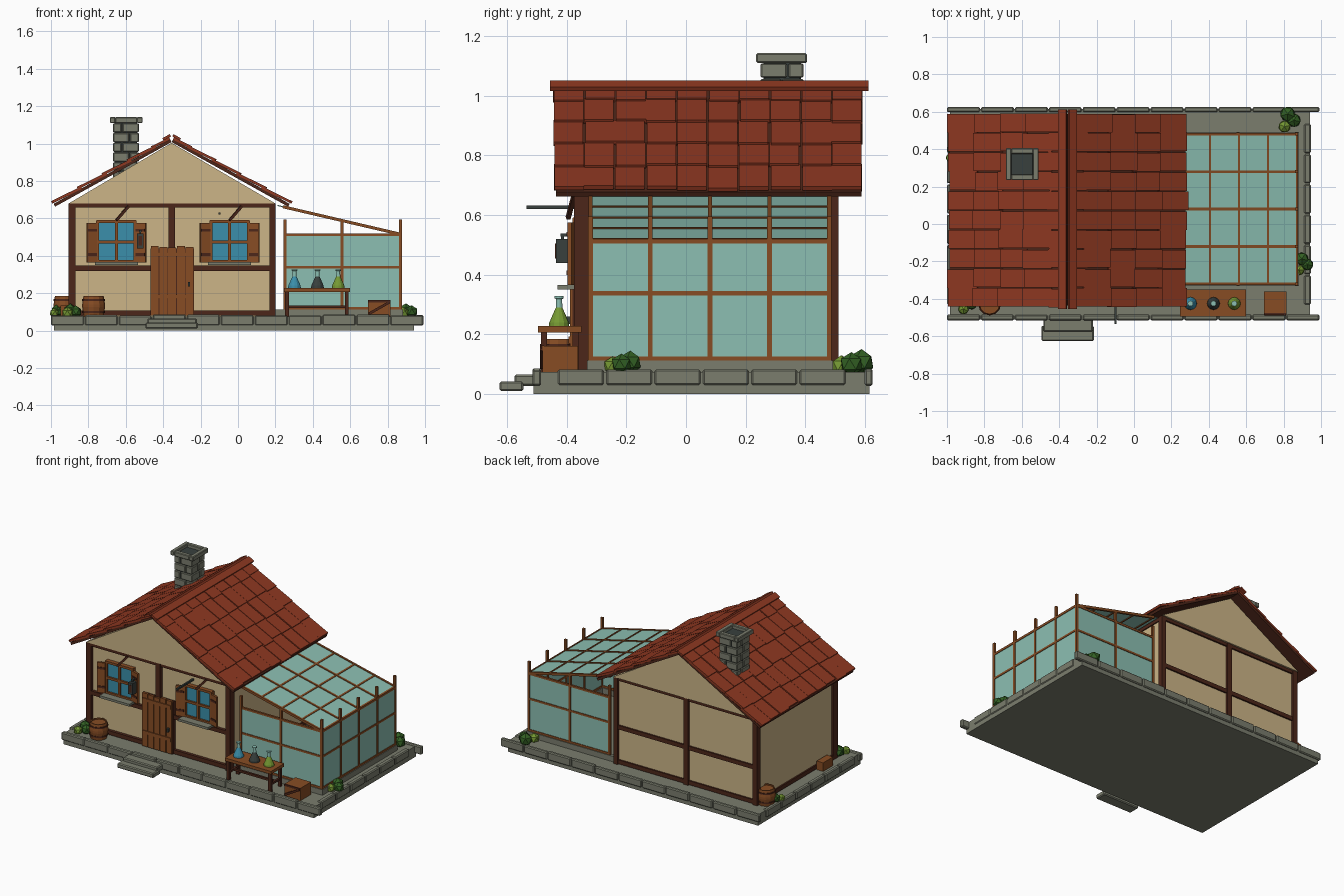
import bpy, bmesh, math, random
from mathutils import Matrix, Vector

random.seed(4)
cube = bpy.data.objects.get("Cube")
if cube:
    bpy.data.objects.remove(cube, do_unlink=True)


def linear(c):
    return c / 12.92 if c < 0.04 else ((c + 0.055) / 1.055) ** 2.4


def material(name, r, g, b):
    m = bpy.data.materials.new(name)
    colour = (linear(r), linear(g), linear(b), 1)
    m.use_nodes = True
    m.diffuse_color = colour
    m.node_tree.nodes["Principled BSDF"].inputs["Base Color"].default_value = colour
    return m


plaster = material("plaster", .80, .71, .53)
tile = material("roof tile", .56, .22, .13)
timber = material("dark timber", .30, .15, .10)
wood = material("wood", .53, .30, .14)
stone = material("stone", .48, .49, .43)
glass = material("greenhouse glass", .55, .75, .70)
blue = material("blue glass", .23, .56, .67)
leaf = material("dark leaf", .20, .38, .14)
lime = material("light leaf", .46, .60, .20)
iron = material("iron", .22, .25, .24)


class Part:
    """Collects primitives of several materials into one object."""
    def __init__(self, name):
        self.name, self.bm, self.mats = name, bmesh.new(), []

    def paint(self, faces, mat):
        if mat not in self.mats:
            self.mats.append(mat)
        for f in faces:
            f.material_index = self.mats.index(mat)

    def box(self, mat, x, y, z, frame=Matrix()):
        mid = Vector([(a + b) / 2 for a, b in (x, y, z)])
        size = [b - a for a, b in (x, y, z)]
        m = frame @ Matrix.Translation(mid) @ Matrix.Diagonal((*size, 1))
        vs = bmesh.ops.create_cube(self.bm, size=1, matrix=m)["verts"]
        self.paint({f for v in vs for f in v.link_faces}, mat)

    def bar(self, mat, p, q, t):
        p, q = Vector(p), Vector(q)
        frame = Matrix.Translation(p) @ (q - p).to_track_quat('Z', 'Y').to_matrix().to_4x4()
        self.box(mat, (-t / 2, t / 2), (-t / 2, t / 2), (0, (q - p).length), frame)

    def prism(self, mat, profile, y0, y1):
        a, b = [[self.bm.verts.new((x, y, z)) for x, z in profile] for y in (y0, y1)]
        n = len(a)
        faces = [self.bm.faces.new(a), self.bm.faces.new(b[::-1])]
        faces += [self.bm.faces.new((a[i], b[i], b[(i + 1) % n], a[(i + 1) % n])) for i in range(n)]
        self.paint(faces, mat)

    def lathe(self, mat, at, profile, sides=12):
        rings = [[self.bm.verts.new(Vector(at) + Vector((r * math.cos(k * math.tau / sides),
                  r * math.sin(k * math.tau / sides), z))) for k in range(sides)] for r, z in profile]
        faces = [self.bm.faces.new(rings[0][::-1]), self.bm.faces.new(rings[-1])]
        for a, b in zip(rings, rings[1:]):
            faces += [self.bm.faces.new((a[k - 1], a[k], b[k], b[k - 1])) for k in range(sides)]
        self.paint(faces, mat)

    def clump(self, mat, at, r):
        m = Matrix.Translation(at) @ Matrix.Rotation(random.random() * 6, 4, 'Z')
        vs = bmesh.ops.create_icosphere(self.bm, subdivisions=1, radius=r, matrix=m)["verts"]
        self.paint({f for v in vs for f in v.link_faces}, mat)

    def finish(self, bevel=0):
        bmesh.ops.recalc_face_normals(self.bm, faces=self.bm.faces)
        me = bpy.data.meshes.new(self.name)
        self.bm.to_mesh(me)
        self.bm.free()
        for m in self.mats:
            me.materials.append(m)
        ob = bpy.data.objects.new(self.name, me)
        bpy.context.collection.objects.link(ob)
        if bevel:
            mod = ob.modifiers.new("worn edges", 'BEVEL')
            mod.width, mod.segments = bevel, 1


# Ground slab, rim stones and steps
ground = Part("ground_slab")
ground.box(stone, (-.985, .94), (-.51, .615), (0, .075))
ground.finish()
rim = Part("rim_stones")
for i in range(11):
    x = -1 + i * .1815
    for y in ((-.515, -.485), (.598, .625)):
        rim.box(stone, (x, x + .176), y, (.028, .083 + random.uniform(-.004, .004)))
for i in range(6):
    y = -.43 + i * .162
    for x in ((-1, -.968), (.91, .945)):
        rim.box(stone, x, (y, y + .155), (.03, .083))
rim.finish(.006)
steps = Part("door_steps")
steps.box(stone, (-.495, -.215), (-.625, -.545), (.01, .043))
steps.box(stone, (-.485, -.22), (-.575, -.485), (.028, .066))
steps.finish(.006)

# House body with slightly proud gables
house = Part("house_walls")
house.prism(plaster, [(-.89, .07), (.19, .07), (.19, .67), (-.355, .99), (-.89, .67)], -.35, .495)
for y in ((-.377, -.34), (.48, .517)):
    house.prism(plaster, [(-.905, .68), (.2, .68), (-.355, 1.004)], *y)
house.finish()

# Timber frame
frame = Part("timber_frame")
for y in ((-.375, -.325), (.475, .51)):
    for x in ((-.905, -.87), (-.372, -.336), (.168, .2)):
        frame.box(timber, x, y, (.07, .68))
    for z in ((.08, .108), (.32, .348), (.658, .68)):
        frame.box(timber, (-.9, .195), (y[0] + .004, y[1] - .004), z)
for x in ((-.9, -.87), (.17, .197)):
    frame.box(timber, x, (-.34, .48), (.08, .108))
    frame.box(timber, x, (-.34, .48), (.655, .68))
frame.finish()

# Roof boards, tiles and ridge
boards, tiles = Part("roof_boards"), Part("roof_tiles")
slope = math.radians(29)
rows = [0, .1, .25, .4, .555, .71]
for s in (1, -1):
    ridge = Matrix.Translation((-.355, 0, 1.008)) @ Matrix.Rotation(s * slope, 4, 'Y')
    boards.box(timber, sorted((0, s * .712)), (-.435, .588), (0, .017), ridge)
    for top, low in zip(rows, rows[1:]):
        for j in range(10):
            y = -.443 + j * .1037 + random.uniform(-.003, .003)
            end = low - top + random.uniform(-.008, .01)
            seat = ridge @ Matrix.Translation((s * top, 0, .014)) @ Matrix.Rotation(-s * .05, 4, 'Y')
            tiles.box(tile, sorted((-s * .015 * (top > 0), s * end)), (y, y + .099), (0, .014), seat)
    tiles.box(tile, sorted((-s * .012, s * .034)), (-.455, .612), (.028, .042), ridge)
boards.finish()
tiles.finish()

# Chimney
chimney = Part("chimney")
chimney.box(iron, (-.66, -.54), (.26, .385), (.8, 1.12))
for i in range(6):
    z = (.8 + i * .052, .848 + i * .052)
    split = -.62 if i % 2 else -.58
    for x in ((-.668, split - .003), (split + .003, -.53)):
        chimney.box(stone, x, (.25, .318 + .02 * (i % 2)), z)
        chimney.box(stone, x, (.324 + .02 * (i % 2), .393), z)
for x in ((-.685, -.655), (-.54, -.51)):
    chimney.box(stone, x, (.235, .405), (1.11, 1.142))
for y in ((.235, .265), (.375, .405)):
    chimney.box(stone, (-.655, -.54), y, (1.11, 1.142))
chimney.finish(.004)

# Plank door
door = Part("door")
door.box(timber, (-.467, -.235), (-.38, -.34), (.08, .44))
for i in range(5):
    x = -.466 + i * .0465
    door.box(wood, (x, x + .042), (-.388, -.37), (.082, .452 - .004 * (i % 3)))
for z in (.17, .395):
    door.box(wood, (-.46, -.242), (-.394, -.38), (z, z + .024))
door.box(iron, (-.268, -.256), (-.405, -.385), (.235, .26))
door.finish()

# Windows with shutters, sills and stays
for side, cx in (("right", -.65), ("left", -.045)):
    w = Part(side + "_window")
    w.box(blue, (cx - .095, cx + .095), (-.366, -.34), (.365, .585))
    for x in (-.1, 0, .1):
        w.box(wood, (cx + x - .008, cx + x + .008), (-.38, -.345), (.362, .59))
    for z in (.37, .475, .583):
        w.box(wood, (cx - .105, cx + .105), (-.379, -.345), (z - .008, z + .008))
    w.box(stone, (cx - .115, cx + .115), (-.43, -.345), (.35, .366))
    for s in (-1, 1):
        hinge = Matrix.Translation((cx + s * .108, -.37, 0)) @ Matrix.Rotation(-s * .3, 4, 'Z')
        w.box(wood, sorted((0, s * .054)), (-.012, .003), (.365, .575), hinge)
        for z in (.4, .53):
            w.box(timber, sorted((0, s * .05)), (-.016, 0), (z, z + .014), hinge)
    w.bar(timber, (cx, -.395, .59), (cx + .065, -.375, .665), .014)
    w.finish()

# Wall lantern and sign pole
lamp = Part("lantern")
lamp.box(iron, (-.541, -.505), (-.435, -.393), (.44, .52))
lamp.box(timber, (-.532, -.514), (-.438, -.43), (.455, .505))
lamp.box(iron, (-.53, -.515), (-.42, -.35), (.528, .538))
lamp.box(iron, (-.527, -.518), (-.418, -.409), (.51, .535))
lamp.finish()
pole = Part("sign_pole")
pole.box(iron, (-.105, -.093), (-.535, -.345), (.62, .632))
pole.finish()

# Greenhouse: curb, panes, frame and sloping roof
x0, x1, y0, y1 = .25, .87, -.32, .48
curb = Part("greenhouse_curb")
for y in (y0, y1):
    curb.box(stone, (.2, x1 + .012), (y - .012, y + .012), (.07, .113))
curb.box(stone, (x1 - .012, x1 + .012), (y0, y1), (.07, .113))
curb.finish()
panes, bars = Part("greenhouse_panes"), Part("greenhouse_frame")
for y in (y0, y1):
    panes.box(glass, (x0, x1), (y - .003, y + .003), (.1, .51))
    for x in (x0, .556, x1):
        bars.bar(wood, (x, y, .08), (x, y, .595), .016)
    for z in (.12, .338, .512):
        bars.bar(wood, (x0, y, z), (x1, y, z), .014)
panes.box(glass, (x1 - .003, x1 + .003), (y0, y1), (.1, .51))
for z in (.12, .338, .512):
    bars.bar(wood, (x1, y0, z), (x1, y1, z), .014)
pitch = math.atan2(.145, x1 - x0)
lean = Matrix.Translation((x0, 0, .66)) @ Matrix.Rotation(pitch, 4, 'Y')
length = math.hypot(.145, x1 - x0)
panes.box(glass, (-.04, length), (y0, y1), (-.003, .003), lean)
for i in range(5):
    y = y0 + i * (y1 - y0) / 4
    bars.bar(wood, (x1, y, .08), (x1, y, .595), .016)
    bars.box(wood, (-.01, length), (y - .007, y + .007), (-.008, .008), lean)
    x = i * length / 4
    bars.box(wood, (x - .006, x + .006), (y0, y1), (-.007, .007), lean)
panes.finish()
bars.finish()

# Work table with flasks
table = Part("work_table")
table.box(wood, (.245, .6), (-.495, -.35), (.207, .228))
for x in (.262, .582):
    for y in (-.475, -.37):
        table.box(timber, (x - .01, x + .01), (y - .01, y + .01), (.07, .21))
    table.box(timber, (x - .007, x + .007), (-.475, -.37), (.12, .135))
table.box(timber, (.262, .582), (-.43, -.415), (.12, .135))
table.finish()
for name, x, mat in (("blue", .302, blue), ("dark", .425, iron), ("green", .536, lime)):
    flask = Part(name + "_flask")
    flask.lathe(mat, (x, -.425, .228), [(.034, 0), (.033, .012), (.011, .062)])
    flask.lathe(glass, (x, -.425, .228), [(.011, .062), (.01, .09), (.015, .093), (.015, .1)])
    flask.finish()

# Crates and barrels
crate = Part("crate")
crate.box(wood, (.695, .815), (-.48, -.362), (.075, .162))
crate.bar(timber, (.7, -.482, .09), (.81, -.482, .152), .014)
crate.box(timber, (.695, .815), (-.486, -.476), (.15, .163))
crate.finish()
small = Part("small_crate")
small.box(wood, (-.95, -.9), (-.26, -.15), (.075, .135))
small.finish()
for name, x, y in (("front_barrel", -.772, -.428), ("back_barrel", -.925, .44)):
    barrel = Part(name)
    barrel.lathe(wood, (x, y, .075), [(.053, 0), (.061, .05), (.061, .065), (.054, .11), (.047, .11), (.047, .102)])
    for z in (.02, .083):
        barrel.lathe(timber, (x, y, .075), [(.061, z), (.061, z + .01)])
    barrel.finish()

# Faceted bushes
for name, x, y, r in (("front_right_bush", -.89, -.43, .036), ("back_right_bush", -.965, .375, .03),
                      ("left_side_bush", .905, -.22, .037), ("back_left_bush", .83, .55, .042)):
    bush = Part(name)
    for k, (dx, dy) in enumerate(((-.6, -.7), (.6, .1), (-.2, .9))):
        bush.clump(lime if k == 0 else leaf, (x + dx * r, y + dy * r, .095 + .006 * k), r * (.85 + .1 * k))
    bush.finish()
